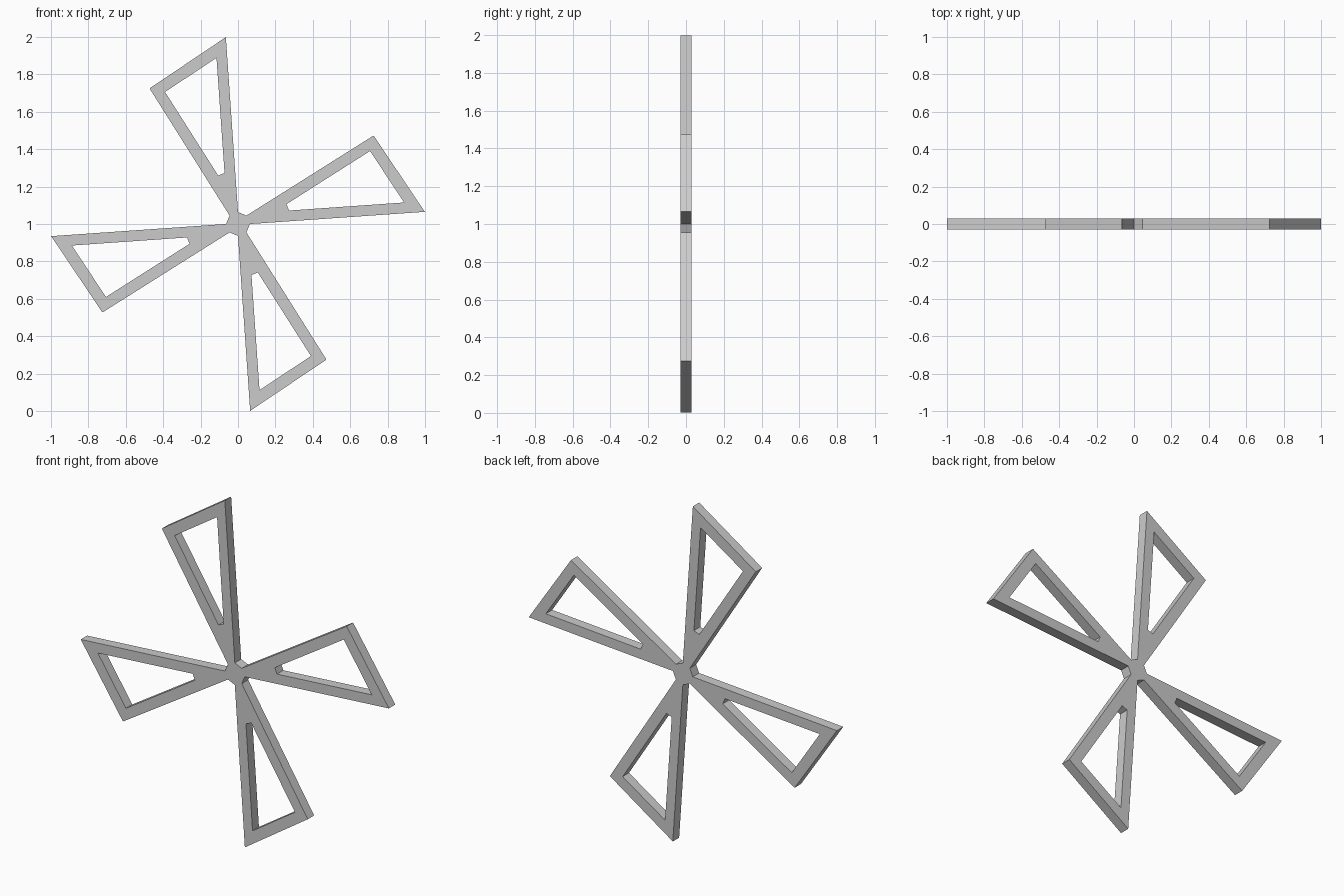
import bpy, bmesh
from math import radians
from mathutils import Vector, Matrix

if "Cube" in bpy.data.objects:
    bpy.data.objects.remove(bpy.data.objects["Cube"])

THICKNESS = 0.059
CENTRE = Vector((0, 0, 1))

# One blade (x, z relative to the hub): outer frame and the opening inside it
OUTER = [(-0.065, 0.999), (-0.473, 0.725), (-0.045, 0.045), (0.0, 0.064)]
INNER = [(-0.115, 0.888), (-0.39, 0.706), (-0.106, 0.259), (-0.072, 0.273)]

bm = bmesh.new()


def add_face(points):
    bm.faces.new([bm.verts.new(CENTRE + p) for p in points])


# Four blades around the hub, each a frame of four quads
hub = []
for i in range(4):
    turn = Matrix.Rotation(radians(-90 * i), 3, 'Y')
    outer = [turn @ Vector((x, 0, z)) for x, z in OUTER]
    inner = [turn @ Vector((x, 0, z)) for x, z in INNER]
    for a in range(4):
        b = (a + 1) % 4
        add_face([outer[a], outer[b], inner[b], inner[a]])
    hub += [outer[3], outer[2]]

# Eight-sided hub, ordered by angle around the centre
hub.sort(key=lambda p: Vector((p.x, p.z)).angle_signed(Vector((1, 0))))
add_face(hub)

bmesh.ops.remove_doubles(bm, verts=bm.verts, dist=0.0005)
bmesh.ops.recalc_face_normals(bm, faces=bm.faces)
mesh = bpy.data.meshes.new("pinwheel_blades")
bm.to_mesh(mesh)
bm.free()
blades = bpy.data.objects.new("pinwheel_blades", mesh)
bpy.context.collection.objects.link(blades)

# Flat plate thickness, centred on y = 0
solid = blades.modifiers.new("thickness", 'SOLIDIFY')
solid.thickness = THICKNESS
solid.offset = 0
